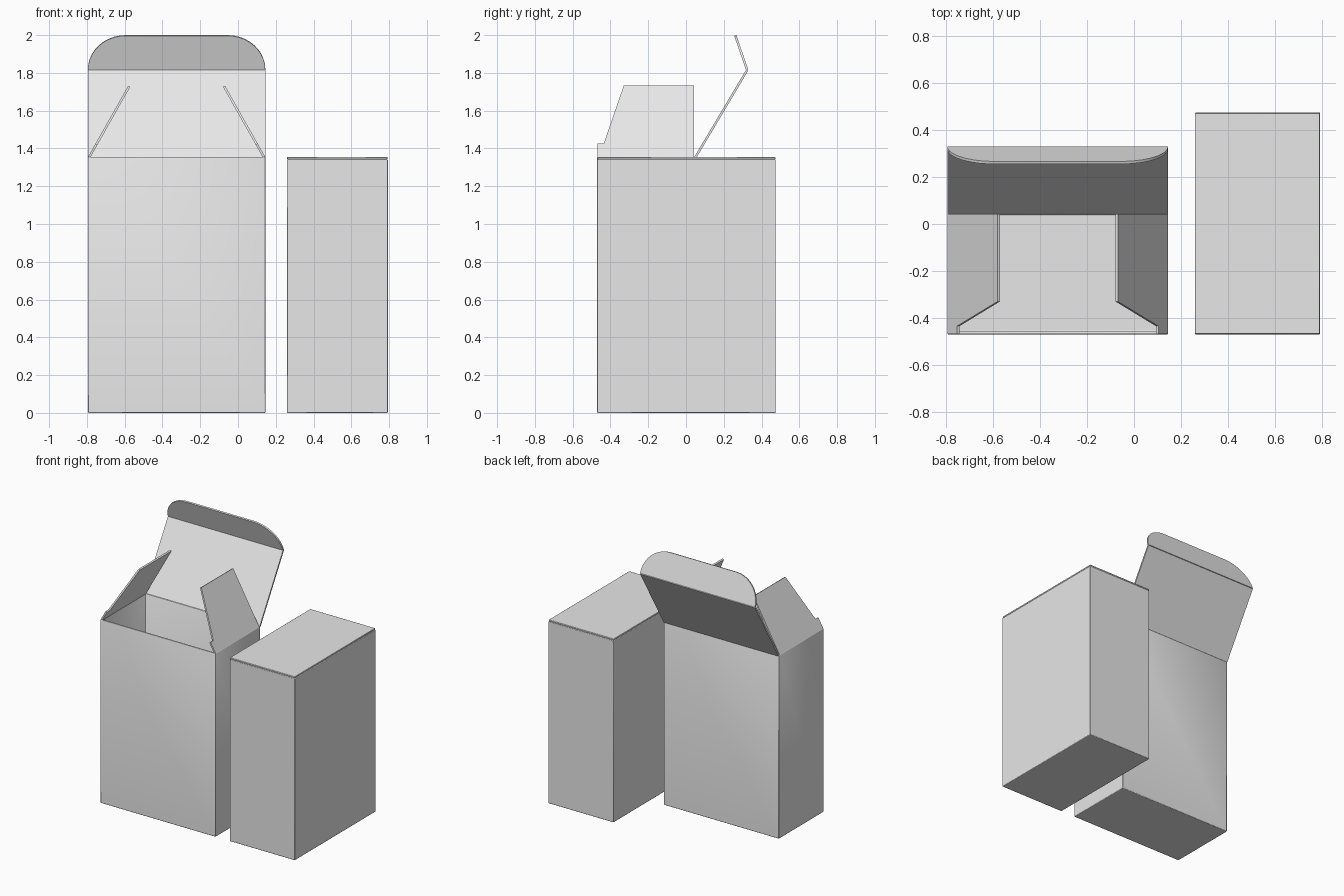
import bpy, bmesh, math
from mathutils import Vector

if "Cube" in bpy.data.objects:
    bpy.data.objects.remove(bpy.data.objects["Cube"])

card = bpy.data.materials.new("pale_card")
card.diffuse_color = (0.8, 0.8, 0.8, 1)
card.use_nodes = True
card.node_tree.nodes["Principled BSDF"].inputs["Base Color"].default_value = card.diffuse_color

T = 0.012        # card thickness
H = 1.355        # carton height
X0, X1 = -0.795, 0.145   # open carton width
Y0, Y1 = -0.47, 0.052    # open carton depth


def finish(name, bm, bevel):
    bmesh.ops.recalc_face_normals(bm, faces=bm.faces)
    me = bpy.data.meshes.new(name)
    bm.to_mesh(me)
    bm.free()
    me.materials.append(card)
    ob = bpy.data.objects.new(name, me)
    bpy.context.collection.objects.link(ob)
    if bevel:
        m = ob.modifiers.new("soft_edges", 'BEVEL')
        m.width, m.segments, m.limit_method = bevel, 2, 'ANGLE'
    return ob


def block(name, lo, hi, bevel, open_top=False):
    bm = bmesh.new()
    bmesh.ops.create_cube(bm, size=1)
    for v in bm.verts:
        v.co = Vector([lo[i] + (v.co[i] + 0.5) * (hi[i] - lo[i]) for i in range(3)])
    if open_top:
        top = [f for f in bm.faces if f.normal.z > 0.9]
        bmesh.ops.delete(bm, geom=top, context='FACES_ONLY')
    ob = finish(name, bm, 0)
    if open_top:
        s = ob.modifiers.new("card", 'SOLIDIFY')
        s.thickness, s.offset, s.use_even_offset = T, -1, True
    m = ob.modifiers.new("soft_edges", 'BEVEL')
    m.width, m.segments, m.limit_method = bevel, 2, 'ANGLE'
    return ob


def panel(name, outline, origin, u, v, thick=T):
    """Flat card: outline points (a, b) sit at origin + a*u + b*v."""
    o, u, v = Vector(origin), Vector(u), Vector(v)
    n = u.cross(v).normalized()
    bm = bmesh.new()
    face = bm.faces.new([bm.verts.new(o + u * a + v * b - n * thick / 2) for a, b in outline])
    ext = bmesh.ops.extrude_face_region(bm, geom=[face])
    bmesh.ops.translate(bm, vec=n * thick,
                        verts=[g for g in ext["geom"] if isinstance(g, bmesh.types.BMVert)])
    return finish(name, bm, 0)


# Open carton body
block("open_carton_body", (X0, Y0, 0), (X1, Y1, H), 0.004, open_top=True)

# Raised lid, hinged on the back wall
hinge = (0, Y1 - 0.003, H - 0.003)
panel("open_lid", [(X0, 0), (X1, 0), (X1, 1), (X0, 1)],
      hinge, (1, 0, 0), (0, 0.275, 0.463))

# Tuck flap with rounded end corners
R = 0.2
arc = [math.radians(a) for a in range(0, 91, 9)]
right = [(X1 - R + R * math.cos(a), math.sin(a)) for a in arc]
left = [(X0 + R - R * math.cos(a), math.sin(a)) for a in reversed(arc)]
panel("tuck_flap", right + left, (0, 0.324, 1.815), (1, 0, 0), (0, -0.063, 0.183))

# Two dust flaps leaning inwards, with a shoulder at the front
flap = [(-0.468, 0), (-0.468, 0.19), (-0.435, 0.19), (-0.33, 1), (0.042, 1), (0.042, 0)]
for side, x, d in (("left", X0 + 0.006, 1), ("right", X1 - 0.006, -1)):
    panel(side + "_dust_flap", flap, (x, 0, H - 0.003), (0, 1, 0), (d * 0.213, 0, 0.377))

# Closed carton, turned a quarter
block("closed_carton_body", (0.26, -0.47, 0), (0.793, 0.475, H - T), 0.004)
block("closed_lid", (0.26, -0.468, H - T), (0.791, 0.473, H), 0.003)

# Smooth shading with crisp folds
bpy.ops.object.select_all(action='DESELECT')
for ob in bpy.context.collection.objects:
    ob.select_set(True)
    bpy.context.view_layer.objects.active = ob
bpy.ops.object.shade_smooth_by_angle(angle=math.radians(30))
